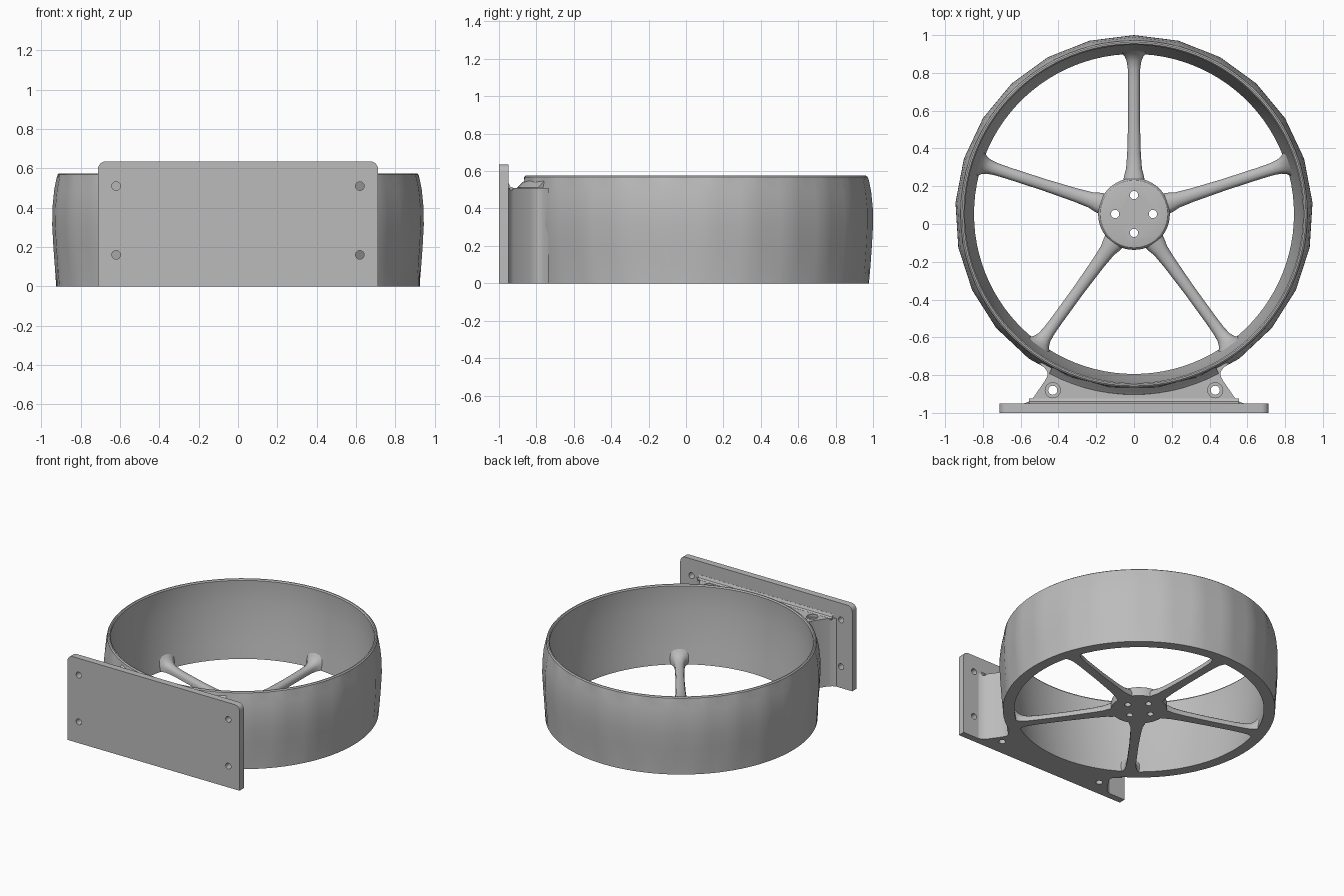
import bpy
import bmesh
from math import sin, cos, pi, radians
from mathutils import Matrix

if "Cube" in bpy.data.objects:
    bpy.data.objects.remove(bpy.data.objects["Cube"])

CY = 0.053      # wheel centre on y
FACETS = 25     # visible facets around the rim

grey = bpy.data.materials.new("grey")
grey.use_nodes = True
grey.diffuse_color = (0.5, 0.5, 0.5, 1)
grey.node_tree.nodes["Principled BSDF"].inputs["Base Color"].default_value = (0.5, 0.5, 0.5, 1)


def shade(obj, angle):
    bpy.ops.object.select_all(action="DESELECT")
    obj.select_set(True)
    bpy.context.view_layer.objects.active = obj
    bpy.ops.object.shade_smooth_by_angle(angle=radians(angle))


def finish(name, bm, angle=35):
    bmesh.ops.recalc_face_normals(bm, faces=bm.faces)
    mesh = bpy.data.meshes.new(name)
    bm.to_mesh(mesh)
    bm.free()
    mesh.materials.append(grey)
    obj = bpy.data.objects.new(name, mesh)
    bpy.context.collection.objects.link(obj)
    shade(obj, angle)
    return obj


def bridge(bm, loops, closed=False):
    """Skin a row of loops; an open row gets end caps."""
    pairs = list(zip(loops, loops[1:])) + ([(loops[-1], loops[0])] if closed else [])
    for a, b in pairs:
        for i in range(len(a)):
            j = (i + 1) % len(a)
            bm.faces.new((a[i], a[j], b[j], b[i]))
    if not closed:
        bm.faces.new(loops[0])
        bm.faces.new(loops[-1])


def prism(bm, outline, depth):
    """Closed 2D outline in xy, extruded up z."""
    bridge(bm, [[bm.verts.new((x, y, z)) for x, y in outline] for z in (0, depth)])


def cut_holes(obj, holes):
    """Each hole: centre, radius, depth, axis. Sharp edges are marked again afterwards."""
    for centre, radius, depth, axis in holes:
        bm = bmesh.new()
        turn = Matrix.Rotation(pi / 2, 4, "X") if axis == "y" else Matrix()
        bmesh.ops.create_cone(bm, cap_ends=True, segments=24, radius1=radius, radius2=radius,
                              depth=depth, matrix=Matrix.Translation(centre) @ turn)
        cutter = finish("hole_cutter", bm)
        cutter.hide_render = True
        mod = obj.modifiers.new("hole", "BOOLEAN")
        mod.operation, mod.solver, mod.object = "DIFFERENCE", "EXACT", cutter
        bpy.context.view_layer.objects.active = obj
        bpy.ops.object.modifier_apply(modifier=mod.name)
        bpy.data.objects.remove(cutter)
    shade(obj, 30)


# Rim: crowned faceted outside, inside wall leaning in towards a thick foot
profile = [(.847, 0), (.925, 0), (.933, .09), (.941, .2), (.947, .31), (.946, .4),
           (.937, .49), (.925, .55), (.918, .568), (.91, .575), (.902, .575), (.895, .566),
           (.898, .5), (.894, .4), (.886, .3), (.875, .2), (.862, .1), (.851, .03)]
bm = bmesh.new()
loops = []
steps = FACETS * 4
for k in range(steps):
    a = 2 * pi * k / steps
    within = a % (2 * pi / FACETS) - pi / FACETS
    flat = cos(pi / FACETS) / cos(within)
    loop = []
    for i, (r, z) in enumerate(profile):
        rr = r * flat if 2 <= i <= 7 else r
        loop.append(bm.verts.new((rr * sin(a), CY + rr * cos(a), z)))
    loops.append(loop)
bridge(bm, loops, True)
finish("rim", bm)

# Hub disc with a bevelled top edge and four bolt holes
bm = bmesh.new()
bridge(bm, [[bm.verts.new((r * cos(2 * pi * k / 48), CY + r * sin(2 * pi * k / 48), z))
             for k in range(48)]
            for r, z in [(.19, 0), (.19, .05), (.186, .064), (.178, .072), (.165, .075)]])
hub = finish("hub", bm)
cut_holes(hub, [((x, CY + y, .05), .022, .3, "z")
                for x, y in [(.1, 0), (-.1, 0), (0, .1), (0, -.1)]])

# Five spokes: flat below, rounded above, flaring into hub and rim
stations = [(.15, .06, .068), (.2, .053, .064), (.24, .042, .056), (.32, .036, .05),
            (.5, .031, .046), (.7, .031, .046), (.77, .033, .05), (.81, .039, .06),
            (.835, .05, .075), (.85, .064, .092), (.862, .078, .108)]
section = [(-1, 0), (-1, .45), (-.85, .75), (-.5, .95), (0, 1),
           (.5, .95), (.85, .75), (1, .45), (1, 0)]
for n in range(5):
    bm = bmesh.new()
    bridge(bm, [[bm.verts.new((r, w * u, h * v)) for u, v in section] for r, w, h in stations])
    bm.transform(Matrix.Translation((0, CY, 0)) @ Matrix.Rotation(pi / 2 + n * 2 * pi / 5, 4, "Z"))
    finish(f"spoke_{n + 1}", bm, 50)

# Mounting plate: upper corners rounded, four screw holes
W, H, R = .713, .635, .04
corner = [(W - R + R * cos(t * pi / 12), H - R + R * sin(t * pi / 12)) for t in range(7)]
half = [(W, 0)] + corner
bm = bmesh.new()
prism(bm, half + [(-x, z) for x, z in reversed(half)], .05)
bm.transform(Matrix.Translation((0, -.95, 0)) @ Matrix.Rotation(pi / 2, 4, "X"))
plate = finish("mounting_plate", bm)
cut_holes(plate, [((x, -.975, z), .022, .2, "y") for x in (-.62, .62) for z in (.16, .51)])

# Bracket joining plate and rim, with filleted flanks and two counterbored vertical holes
flank = [(.585, -.955), (.58, -.949), (.555, -.94), (.535, -.922), (.475, -.835),
         (.46, -.808), (.457, -.79), (.463, -.775), (.478, -.757), (.51, -.735)]
seat = .91
arc = [(seat * sin(radians(a)), CY - seat * cos(radians(a))) for a in range(30, 0, -3)]
side = flank + arc
bm = bmesh.new()
prism(bm, side + [(0, CY - seat)] + [(-x, y) for x, y in reversed(side)], .51)
bracket = finish("bracket", bm)
for x in (-.43, .43):
    cut_holes(bracket, [((x, -.88, .25), .024, .8, "z"), ((x, -.88, .51), .04, .04, "z")])

# Fillets along the top of the bracket, against the rim and against the plate
bm = bmesh.new()
bridge(bm, [[bm.verts.new((r * sin(radians(a)), CY - r * cos(radians(a)), z))
             for r, z in [(.915, .5), (.958, .5), (.956, .512), (.944, .522), (.932, .535), (.915, .55)]]
            for a in range(-28, 29, 4)])
finish("rim_fillet", bm)
bm = bmesh.new()
bridge(bm, [[bm.verts.new((x, y, z))
             for y, z in [(-.96, .5), (-.925, .5), (-.925, .511), (-.94, .517), (-.949, .535), (-.96, .535)]]
            for x in (-.555, .555)])
finish("plate_fillet", bm)
